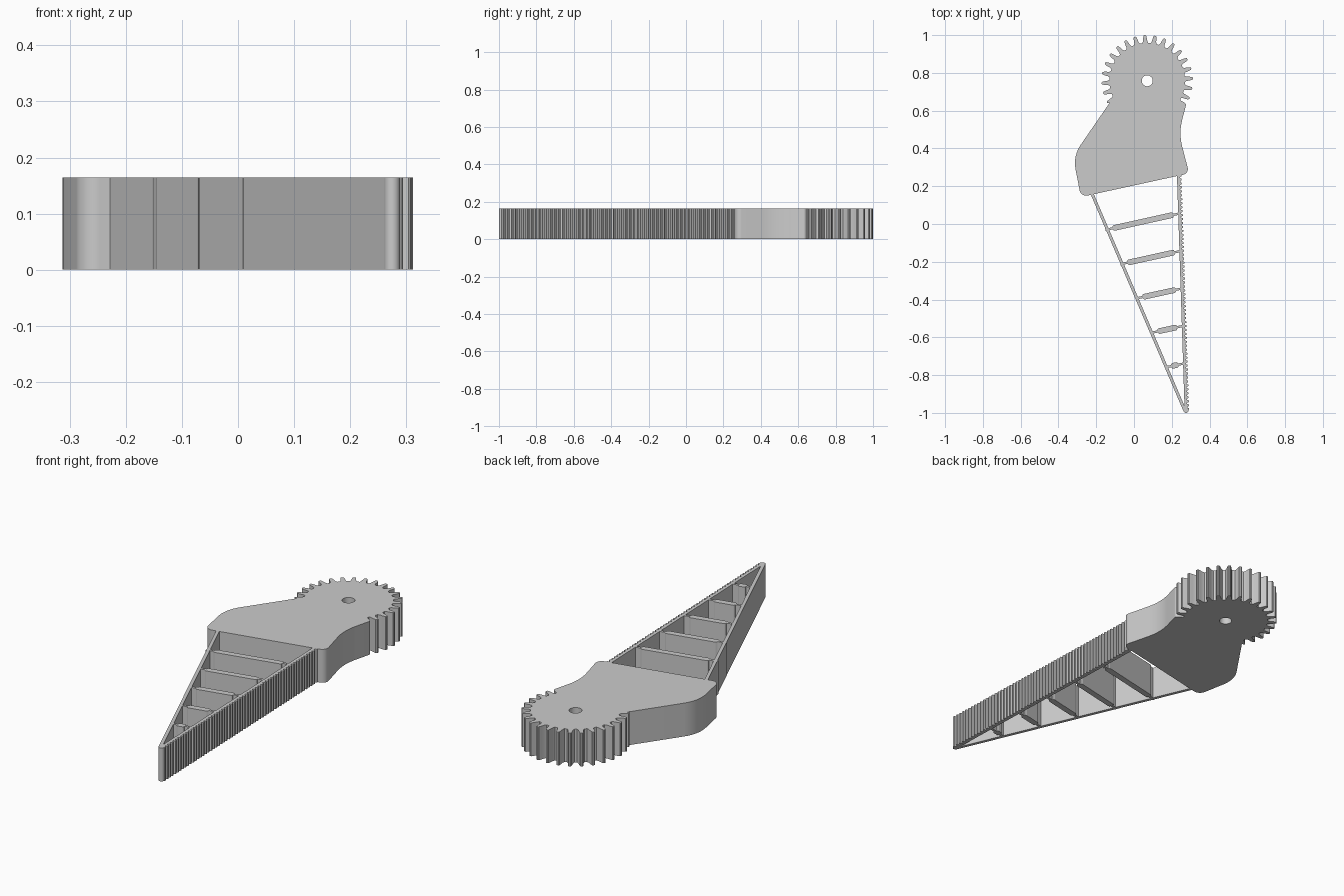
import bpy, bmesh, math
from mathutils import Vector

cube = bpy.data.objects.get("Cube")
if cube:
    bpy.data.objects.remove(cube, do_unlink=True)

HEIGHT = 0.164
grey = bpy.data.materials.new("light grey")
grey.use_nodes = True
COLOUR = (0.6, 0.6, 0.6, 1)
grey.diffuse_color = COLOUR
for node in grey.node_tree.nodes:
    if node.type == 'BSDF_PRINCIPLED':
        node.inputs["Base Color"].default_value = COLOUR


def plate(name, *loops):
    """Extrude closed 2D loops (outline, then holes) to the full height."""
    bm = bmesh.new()
    for loop in loops:
        verts = [bm.verts.new((p[0], p[1], 0)) for p in loop]
        for a, b in zip(verts, verts[1:] + verts[:1]):
            bm.edges.new((a, b))
    bmesh.ops.triangle_fill(bm, use_beauty=True, edges=bm.edges[:])
    top = bmesh.ops.extrude_face_region(bm, geom=bm.faces[:], use_keep_orig=True)
    moved = [g for g in top["geom"] if isinstance(g, bmesh.types.BMVert)]
    bmesh.ops.translate(bm, verts=moved, vec=(0, 0, HEIGHT))
    bmesh.ops.recalc_face_normals(bm, faces=bm.faces[:])
    mesh = bpy.data.meshes.new(name)
    bm.to_mesh(mesh)
    bm.free()
    mesh.materials.append(grey)
    obj = bpy.data.objects.new(name, mesh)
    bpy.context.collection.objects.link(obj)
    bpy.ops.object.select_all(action='DESELECT')
    obj.select_set(True)
    bpy.context.view_layer.objects.active = obj
    bpy.ops.object.shade_smooth_by_angle(angle=math.radians(25))


def polar(centre, radius, angle):
    return centre + Vector((math.cos(angle), math.sin(angle))) * radius


def fillet(before, corner, after, radius, steps=8):
    """Arc that rounds a corner between two straight edges."""
    u = (before - corner).normalized()
    v = (after - corner).normalized()
    half = math.acos(u.dot(v)) / 2
    centre = corner + (u + v).normalized() * radius / math.sin(half)
    start = corner + u * radius / math.tan(half) - centre
    end = corner + v * radius / math.tan(half) - centre
    return [centre + start.lerp(end, i / steps).normalized() * radius
            for i in range(steps + 1)]


# Gear teeth around the upper end of the body
hub = Vector((0.07, 0.758))
TEETH, ROOT, TIP = 28, 0.2, 0.242
pitch = 2 * math.pi / TEETH
tooth = [(-0.36, ROOT), (-0.25, 0.209), (-0.2, 0.225), (-0.13, 0.239), (-0.06, TIP),
         (0.06, TIP), (0.13, 0.239), (0.2, 0.225), (0.25, 0.209), (0.36, ROOT)]
outline = []
for k in range(-9, 10):
    for offset, radius in tooth:
        if k == 9 and offset > 0.1:
            continue
        outline.append(polar(hub, radius, math.radians(93) + (k + offset) * pitch))

# Rounded shoulders, flat lower edge and waist of the body
corners = [(-0.323, 0.36, 0.17), (-0.281, 0.143, 0.035), (0.292, 0.268, 0.03),
           (0.237, 0.48, 0.28), (0.277, 0.637, 0.014)]
points = [Vector((-0.128, 0.643))] + [Vector(c[:2]) for c in corners]
points.append(Vector((0.245, 0.655)))
outline.append(points[0])
for i, c in enumerate(corners):
    outline += fillet(points[i], points[i + 1], points[i + 2], c[2])
outline.append(points[-1])
hole = [polar(hub, 0.029, 2 * math.pi * i / 32) for i in range(32)]
plate("geared_body", outline, hole)


def bar(start, end, stations):
    """Outline of a bar given (distance along, half width) stations."""
    along = (end - start).normalized()
    side = Vector((-along.y, along.x))
    left = [start + along * d + side * w for d, w in stations]
    right = [start + along * d - side * w for d, w in reversed(stations)]
    return left + right


# Plain strut on the right of the finger
left_top, left_tip = Vector((-0.226, 0.17)), Vector((0.268, -0.985))
length = (left_tip - left_top).length
plate("plain_strut", bar(left_top, left_tip, [(0, 0.008), (length, 0.008)]))

# Serrated strut on the left of the finger
grip_top, grip_tip = Vector((0.235, 0.27)), Vector((0.276, -0.988))
along = (grip_tip - grip_top).normalized()
out = Vector((-along.y, along.x))
RIDGES = 60
step = (grip_tip - grip_top).length / RIDGES
ridge = [(0, 0.007), (0.3, 0.007), (0.45, 0.016), (0.85, 0.016)]
edge = [grip_top + along * (i + d) * step + out * w for i in range(RIDGES) for d, w in ridge]
plate("serrated_strut", edge + [grip_tip + out * 0.007, grip_tip - out * 0.008,
                                grip_top - out * 0.008])

# Rounded fingertip
tip_centre = Vector((0.275, -0.986))
plate("fingertip", [polar(tip_centre, 0.014, 2 * math.pi * i / 20) for i in range(20)])

# Cross ribs with thin flexing ends and a thick middle
for n in range(5):
    start = Vector((-0.151 + 0.0795 * n, -0.031 - 0.182 * n))
    end = Vector((0.247 + 0.0062 * n, 0.057 - 0.1985 * n))
    size = (end - start).length
    a, b = min(0.04, size * 0.3), size - min(0.04, size * 0.4)
    bevel = 0.006
    plate("cross_rib_%d" % (n + 1), bar(start, end, [
        (0, 0.006), (a, 0.006), (a, 0.011), (a + bevel, 0.015), (b - bevel, 0.015),
        (b, 0.011), (b, 0.006), (size, 0.006)]))
